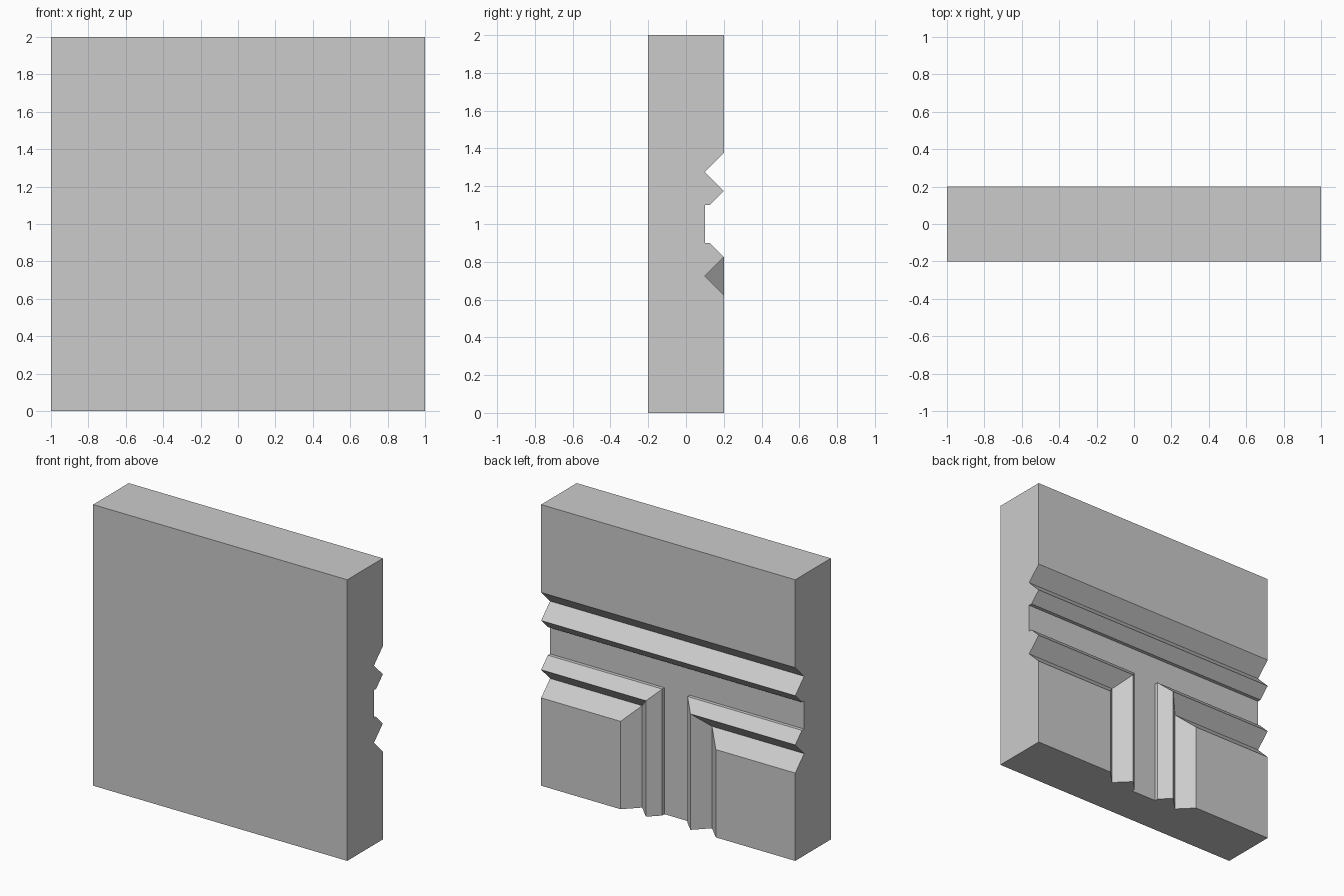
import bpy
import bmesh

if "Cube" in bpy.data.objects:
    bpy.data.objects.remove(bpy.data.objects["Cube"])

# Moulding section: (distance from channel centreline, y height)
PROFILE = [(0.1, 0.1), (0.1, 0.125), (0.175, 0.2), (0.275, 0.1), (0.375, 0.2)]
ZC = 1.0                      # height of the horizontal channel
FRONT, BACK, TOP = -0.2, 0.2, 2.0

bm = bmesh.new()


def vert(x, y, z):
    return bm.verts.new((x, y, z))


def loft(rows):
    for a, b in zip(rows, rows[1:]):
        for i in range(len(a) - 1):
            bm.faces.new((a[i], a[i + 1], b[i + 1], b[i]))


# Straight moulding above the horizontal channel
upper = [[vert(-1, y, ZC + d), vert(1, y, ZC + d)] for d, y in PROFILE]
loft(upper)

# Mitred mouldings that turn down along each side of the vertical channel
lower = {}
for s in (-1, 1):
    lower[s] = [[vert(s, y, ZC - d), vert(s * d, y, ZC - d), vert(s * d, y, 0)]
                for d, y in PROFILE]
    loft(lower[s])

# Outer corners of the slab
front_low = {s: vert(s, FRONT, 0) for s in (-1, 1)}
front_top = {s: vert(s, FRONT, TOP) for s in (-1, 1)}
back_low = {s: vert(s, BACK, 0) for s in (-1, 1)}
back_top = {s: vert(s, BACK, TOP) for s in (-1, 1)}

# T-shaped channel floor, flat panels, front and top
bm.faces.new(upper[0] + lower[1][0] + lower[-1][0][::-1])
bm.faces.new([upper[-1][0], upper[-1][1], back_top[1], back_top[-1]])
for s in (-1, 1):
    bm.faces.new(lower[s][-1] + [back_low[s]])
bm.faces.new([front_low[-1], front_low[1], front_top[1], front_top[-1]])
bm.faces.new([front_top[-1], front_top[1], back_top[1], back_top[-1]])

# Ends and underside following the moulding section
for s, k in ((-1, 0), (1, 1)):
    bm.faces.new([front_low[s], back_low[s]]
                 + [r[0] for r in reversed(lower[s])]
                 + [r[k] for r in upper]
                 + [back_top[s], front_top[s]])
bm.faces.new([front_low[-1], back_low[-1]]
             + [r[2] for r in reversed(lower[-1])]
             + [r[2] for r in lower[1]]
             + [back_low[1], front_low[1]])

bmesh.ops.recalc_face_normals(bm, faces=bm.faces[:])
mesh = bpy.data.meshes.new("wall_panel")
bm.to_mesh(mesh)
bm.free()
panel = bpy.data.objects.new("wall_panel", mesh)
bpy.context.collection.objects.link(panel)
